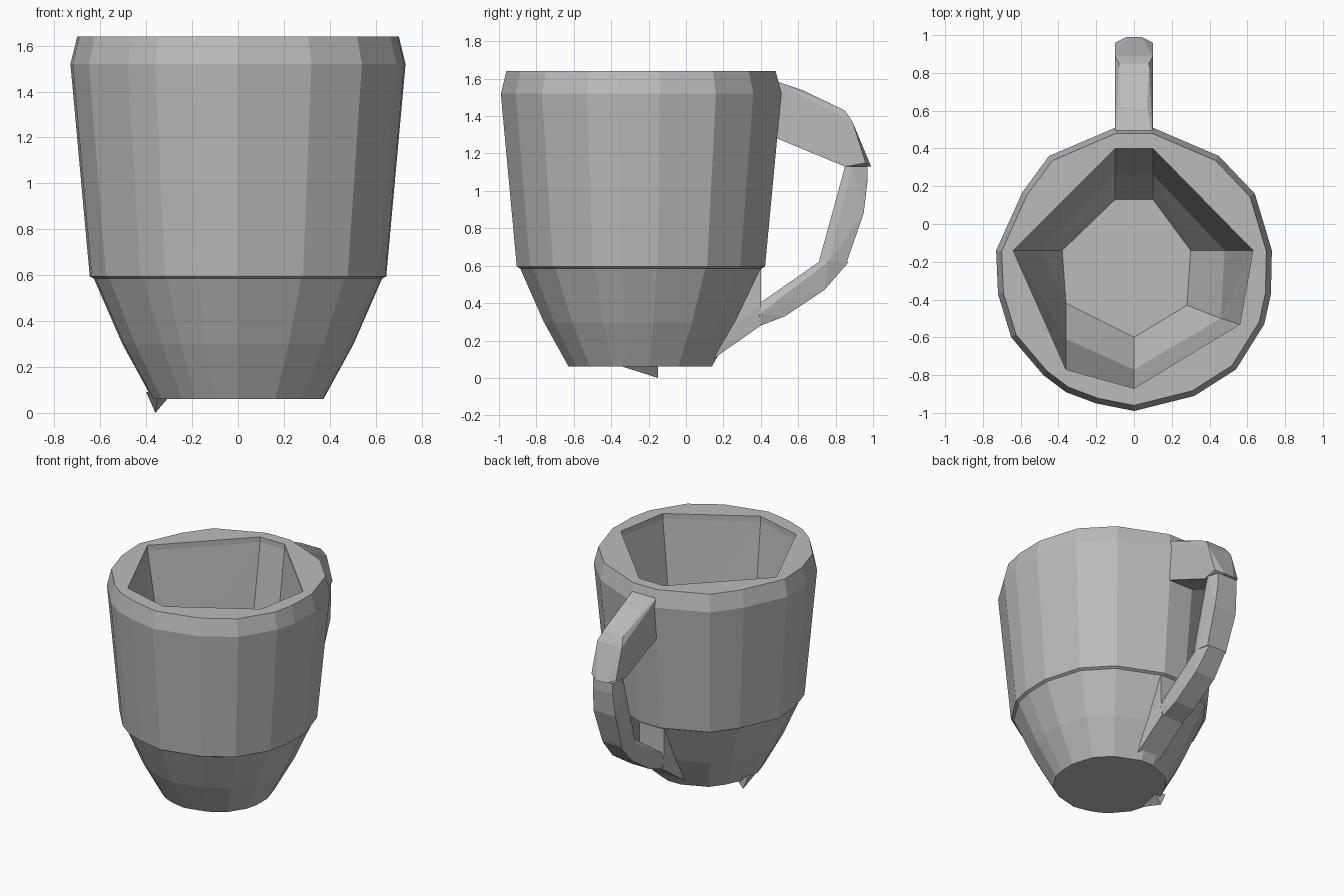
import bpy, bmesh

cube = bpy.data.objects.get("Cube")
if cube:
    bpy.data.objects.remove(cube, do_unlink=True)

grey = bpy.data.materials.new("stone grey")
grey.use_nodes = True
COLOR = (0.5, 0.5, 0.5, 1)
grey.diffuse_color = COLOR
grey.node_tree.nodes["Principled BSDF"].inputs["Base Color"].default_value = COLOR


def add_object(name, bm):
    bmesh.ops.recalc_face_normals(bm, faces=bm.faces[:])
    mesh = bpy.data.meshes.new(name)
    bm.to_mesh(mesh)
    bm.free()
    mesh.materials.append(grey)
    obj = bpy.data.objects.new(name, mesh)
    bpy.context.collection.objects.link(obj)
    return obj


def loft(name, rings):
    """Closed solid through matching rings of points."""
    bm = bmesh.new()
    loops = [[bm.verts.new(p) for p in ring] for ring in rings]
    n = len(rings[0])
    for low, high in zip(loops, loops[1:]):
        for i in range(n):
            j = (i + 1) % n
            bm.faces.new((low[i], low[j], high[j], high[i]))
    bm.faces.new(loops[0][::-1])
    bm.faces.new(loops[-1])
    bmesh.ops.triangulate(bm, faces=bm.faces[:])
    return add_object(name, bm)


def hull(name, points):
    """Convex chunk around points."""
    bm = bmesh.new()
    for p in points:
        bm.verts.new(p)
    result = bmesh.ops.convex_hull(bm, input=bm.verts[:])
    junk = {g for g in result["geom_interior"] + result["geom_unused"]
            if isinstance(g, bmesh.types.BMVert)}
    bmesh.ops.delete(bm, geom=list(junk), context="VERTS")
    return add_object(name, bm)


# Cup outer wall: irregular outline scaled about its centre at each height
MID_Y = -0.25
outline = [(-.73, -.14), (-.59, .17), (-.45, .36), (-.1, .51), (.1, .51),
           (.45, .36), (.64, .16), (.73, -.14), (.725, -.37), (.69, -.53),
           (.54, -.77), (.32, -.91), (0, -.99), (-.2, -.95), (-.36, -.89),
           (-.48, -.8), (-.65, -.6), (-.72, -.37)]
profile = [(.06, .51), (.3, .69), (.585, .86), (.595, .885), (1.52, 1), (1.64, .96)]
cup = loft("cup", [[(x * s, MID_Y + (y - MID_Y) * s, z) for x, y in outline]
                   for z, s in profile])

# Hollow: coarse seven-sided funnel
rim = [(-.64, -.14), (-.1, .4), (.1, .4), (.63, -.14), (.56, -.53), (0, -.87), (-.36, -.77)]
waist = [(-.49, -.14), (-.1, .26), (.1, .26), (.48, -.14), (.46, -.5), (0, -.77), (-.36, -.61)]
floor = [(-.38, -.14), (-.1, .13), (.1, .13), (.3, -.14), (.28, -.43), (0, -.6), (-.36, -.42)]
levels = [(floor, .4), (waist, .68), (rim, 1.6), (rim, 1.8)]
hollow = loft("hollow_cutter", [[(x, y, z) for x, y in ring] for ring, z in levels])
hollow.hide_render = True
cut = cup.modifiers.new("hollow", "BOOLEAN")
cut.operation = "DIFFERENCE"
cut.solver = "EXACT"
cut.object = hollow
bpy.context.view_layer.objects.active = cup
bpy.ops.object.modifier_apply(modifier=cut.name)
bpy.data.objects.remove(hollow, do_unlink=True)

# Handle chunks: side profiles as (y, z, half width)
handle = {
    "handle_top": [(.44, 1.6, .1), (.62, 1.54, .07), (.85, 1.43, .08), (.89, 1.37, .1),
                   (.99, 1.13, .04), (.96, 1.15, .1), (.85, 1.13, .1), (.44, 1.3, .1)],
    "handle_middle": [(.85, 1.13, .08), (.89, 1.13, .1), (.97, 1.13, .08), (.97, 1.05, .08),
                      (.95, .88, .09), (.86, .62, .08), (.71, .62, .08), (.76, .62, .1)],
    "handle_bottom": [(.71, .62, .07), (.76, .62, .1), (.87, .62, .07), (.74, .47, .08),
                      (.53, .33, .08), (.4, .28, .08), (.38, .39, .08), (.39, .34, .1)],
    "handle_root": [(.1, .07, .09), (.4, .28, .09), (.4, .4, .1), (.4, .6, .1),
                    (.2, .5, .1), (.08, .12, .1)],
}
for name, side in handle.items():
    hull(name, [(sx * w, y, z) for y, z, w in side for sx in (-1, 1)])

# Small wedge poking below the base
hull("base_chip", [(-.36, -.15, 0), (-.4, -.15, .09), (-.35, -.15, .09),
                   (-.35, -.37, .07), (-.3, -.15, .07)])
